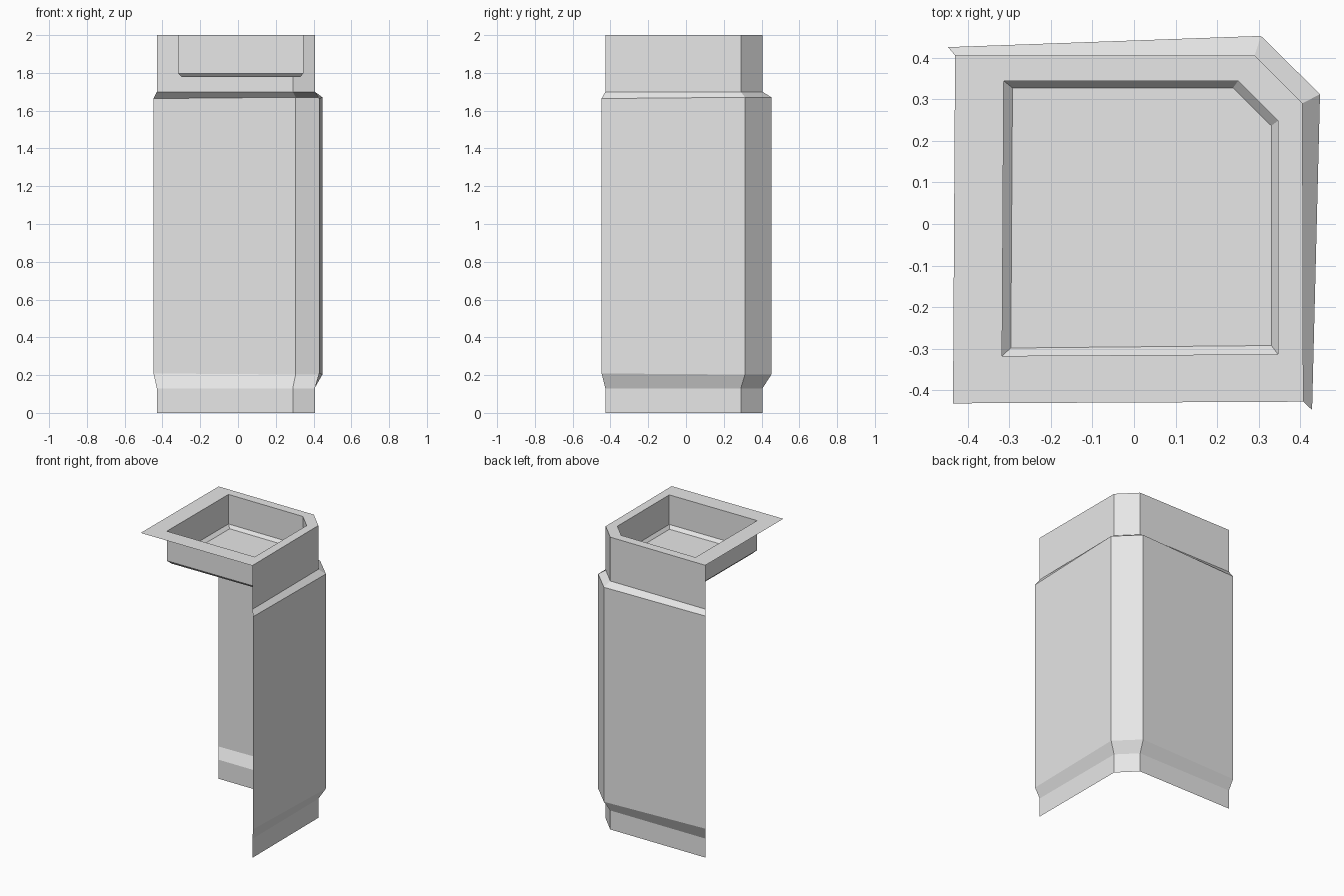
import bpy
import bmesh

cube = bpy.data.objects.get("Cube")
if cube:
    bpy.data.objects.remove(cube, do_unlink=True)

# Single plain grey
grey = bpy.data.materials.new("light_grey")
grey.use_nodes = True
colour = (0.8, 0.8, 0.8, 1)
grey.diffuse_color = colour
grey.node_tree.nodes["Principled BSDF"].inputs["Base Color"].default_value = colour


def ring(outline, z, corner_lift=0.0):
    """Place an outline at a height; the chamfer corners may sit slightly higher."""
    return [(x, y, z + (corner_lift if i in (1, 2) else 0))
            for i, (x, y) in enumerate(outline)]


def loft(name, rings, closed=False, floor=False):
    """Join successive rings with flat faces, optionally filling the last ring."""
    bm = bmesh.new()
    rows = [[bm.verts.new(p) for p in r] for r in rings]
    count = len(rows[0])
    for a, b in zip(rows, rows[1:]):
        for i in range(count if closed else count - 1):
            j = (i + 1) % count
            bm.faces.new((a[i], b[i], b[j], a[j]))
    if floor:
        bm.faces.new(rows[-1][::-1])
    mesh = bpy.data.meshes.new(name)
    bm.to_mesh(mesh)
    bm.free()
    mesh.materials.append(grey)
    obj = bpy.data.objects.new(name, mesh)
    bpy.context.collection.objects.link(obj)
    return obj


# Plan outlines: along the back, round the chamfered corner, down the left side
neck = [(-0.43, 0.405), (0.29, 0.405), (0.405, 0.29), (0.407, -0.427)]
bulge = [(-0.447, 0.425), (0.305, 0.452), (0.447, 0.312), (0.428, -0.447)]
rim = neck + [(-0.435, -0.431)]
recess = [(-0.313, 0.344), (0.25, 0.344), (0.346, 0.248), (0.346, -0.313), (-0.317, -0.317)]
recess_floor = [(-0.292, 0.327), (0.238, 0.327), (0.33, 0.236), (0.33, -0.292), (-0.296, -0.298)]

# Two-sided corner wall: foot, flared panel and neck
loft("corner_wall", [
    ring(neck, 0), ring(neck, 0.13),
    ring(bulge, 0.209, -0.006), ring(bulge, 1.664, 0.007),
    ring(neck, 1.70), ring(neck, 2.0),
])

# Flat top with a sunken tray
loft("top_tray", [
    ring(rim, 2.0), ring(recess, 2.0),
    ring(recess, 1.798), ring(recess_floor, 1.777),
], closed=True, floor=True)
